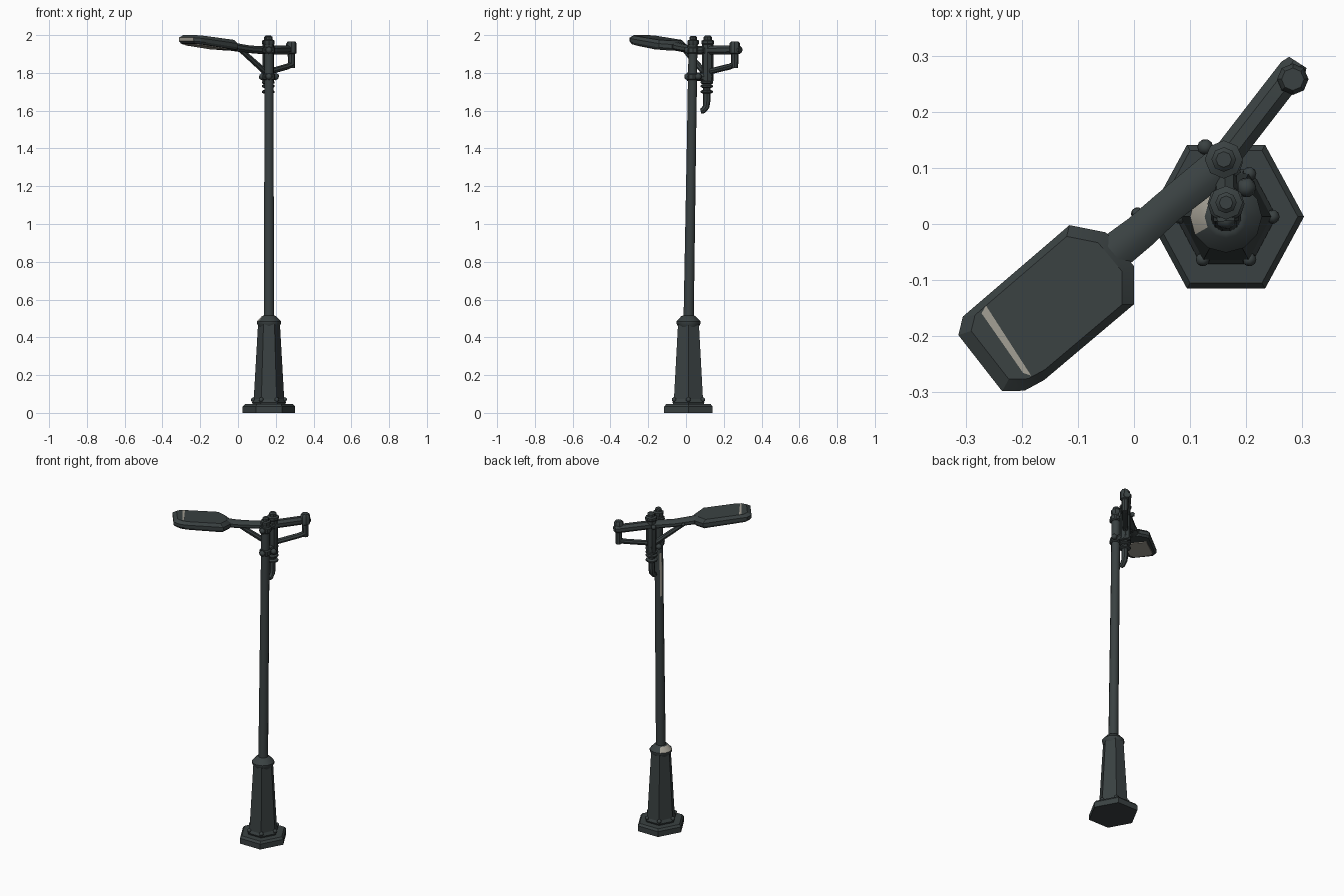
import bpy, bmesh, math
from mathutils import Vector

cube = bpy.data.objects.get("Cube")
if cube:
    bpy.data.objects.remove(cube, do_unlink=True)


def material(name, colour):
    m = bpy.data.materials.new(name)
    m.use_nodes = True
    m.diffuse_color = (*colour, 1)
    m.node_tree.nodes["Principled BSDF"].inputs["Base Color"].default_value = (*colour, 1)
    return m


DARK = material("dark grey paint", (0.042, 0.053, 0.054))
PALE = material("pale worn metal", (0.36, 0.34, 0.29))


def finish(name, bm, pale_rule=None, smooth=35):
    bmesh.ops.recalc_face_normals(bm, faces=bm.faces)
    bm.normal_update()
    for f in bm.faces:
        if pale_rule and pale_rule(f):
            f.material_index = 1
    mesh = bpy.data.meshes.new(name)
    bm.to_mesh(mesh)
    bm.free()
    mesh.materials.append(DARK)
    mesh.materials.append(PALE)
    ob = bpy.data.objects.new(name, mesh)
    bpy.context.collection.objects.link(ob)
    bpy.ops.object.select_all(action='DESELECT')
    ob.select_set(True)
    bpy.context.view_layer.objects.active = ob
    bpy.ops.object.shade_smooth_by_angle(angle=math.radians(smooth))
    return ob


def skin(bm, rings):
    """Bridge equal rings of points and cap both ends."""
    loops = [[bm.verts.new(p) for p in ring] for ring in rings]
    n = len(loops[0])
    for a, b in zip(loops, loops[1:]):
        for i in range(n):
            j = (i + 1) % n
            bm.faces.new((a[i], a[j], b[j], b[i]))
    bm.faces.new(loops[0][::-1])
    bm.faces.new(loops[-1])


def tube(name, path, radii, sides=8, ref=(1, 0, 0), wide=1, turn=0, rule=None, smooth=35):
    """Sweep a polygon along a path with a radius at each point."""
    pts = [Vector(p) for p in path]
    rings = []
    for k, (p, r) in enumerate(zip(pts, radii)):
        t = (pts[min(k + 1, len(pts) - 1)] - pts[max(k - 1, 0)]).normalized()
        a = Vector(ref)
        a = (a - t * a.dot(t)).normalized()
        b = t.cross(a)
        angles = [turn + math.tau * i / sides for i in range(sides)]
        rings.append([p + a * math.cos(q) * r + b * math.sin(q) * r * wide for q in angles])
    bm = bmesh.new()
    skin(bm, rings)
    return finish(name, bm, rule, smooth)


def lathe(name, x, y, profile, sides=8, **kw):
    return tube(name, [(x, y, z) for r, z in profile], [r for r, z in profile], sides, **kw)


def bolt(name, x, y, z, r):
    bm = bmesh.new()
    bmesh.ops.create_icosphere(bm, subdivisions=1, radius=r)
    bmesh.ops.translate(bm, verts=bm.verts, vec=(x, y, z))
    finish(name, bm, smooth=50)


# Hexagonal foot, pedestal and collar
CX, CY = 0.164, 0.013
lathe("foot", CX, CY, [(0.139, 0), (0.139, 0.033), (0.128, 0.046)], 6, wide=1.065)
lathe("pedestal_ring", CX, CY, [(0.085, 0.044), (0.09, 0.056), (0.08, 0.075)], 6, wide=1.08)
lathe("pedestal", CX, CY, [(0.082, 0.05), (0.058, 0.47)], 6, wide=1.1)
lathe("pedestal_collar", CX, CY,
      [(0.054, 0.455), (0.064, 0.474), (0.064, 0.484), (0.038, 0.512), (0.03, 0.515)], 12,
      rule=lambda f: f.normal.z > 0.3 and f.normal.x < -0.45 and f.normal.y > -0.4)
for i in range(6):
    q = math.tau * i / 6
    bolt("pedestal_bolt", CX + 0.083 * math.cos(q), CY + 0.088 * math.sin(q), 0.07, 0.014)

# Slightly leaning pole with a worn streak
heights = [0.5, 1.2, 1.45, 1.72, 1.96]
tube("pole", [(CX, 0.006 + 0.016 * z, z) for z in heights],
     [0.028, 0.026, 0.025, 0.025, 0.024], 12, turn=math.pi / 12,
     rule=lambda f: 1.2 < f.calc_center_median().z < 1.7 and f.normal.x < -0.6
     and f.normal.y > (0.2 if f.calc_center_median().z > 1.45 else 0.6))
lathe("pole_cap", CX, 0.038, [(0.024, 1.945), (0.03, 1.955), (0.03, 1.972), (0.019, 1.976),
                              (0.019, 1.99), (0.012, 1.996)], 8)

# Short post beside the pole, with a hooked cable pipe below
PX, PY = 0.16, 0.115
lathe("post", PX, PY, [(0.026, 1.74), (0.03, 1.76), (0.03, 1.95), (0.034, 1.955), (0.034, 1.97),
                       (0.022, 1.975), (0.022, 1.99), (0.014, 1.997)], 8)
for z in (1.7, 1.73, 1.75):
    lathe("pipe_flange", PX, PY - 0.005, [(0.024, z - 0.01), (0.034, z - 0.004),
                                          (0.034, z + 0.004), (0.024, z + 0.01)], 10)
tube("cable_pipe", [(PX, 0.11, 1.76), (PX, 0.11, 1.65), (PX, 0.106, 1.62), (PX, 0.09, 1.6),
                    (PX, 0.078, 1.597)], [0.02, 0.019, 0.018, 0.016, 0.014], 8)

# Clamps joining post and pole
for z in (1.78, 1.92):
    lathe("pole_clamp", CX, 0.036, [(0.027, z - 0.018), (0.033, z - 0.012),
                                    (0.033, z + 0.012), (0.027, z + 0.018)], 10)
    tube("clamp_bar", [(CX, 0.005, z), (PX, 0.14, z)], [0.022, 0.022], 8, ref=(0, 0, 1))
    bolt("clamp_front_bolt", CX, 0.008, z, 0.02)
for side in (-1, 1):
    bolt("clamp_side_bolt", CX + side * 0.036, 0.075 - side * 0.01, 1.78, 0.02)
bolt("post_bolt", 0.127, 0.137, 1.92, 0.016)

# Arms and braces
UP = (0, 0, 1)
EX, EY = 0.283, 0.258
SQ = math.pi / 8
tube("counter_arm", [(0.15, 0.102, 1.92), (0.283, 0.274, 1.922), (0.292, 0.288, 1.922)],
     [0.025, 0.025, 0.018], 8, ref=UP, wide=1.1, turn=SQ)
lathe("arm_end_post", EX, EY, [(0.018, 1.825), (0.02, 1.9), (0.028, 1.905), (0.028, 1.955),
                               (0.02, 1.966)], 8)
tube("counter_brace", [(EX, EY, 1.86), (EX - 0.004, EY - 0.005, 1.842), (0.26, 0.23, 1.833),
                       (0.16, 0.115, 1.805)], [0.016, 0.017, 0.016, 0.016], 8, ref=UP)
tube("lamp_arm", [(0.17, 0.118, 1.918), (0.06, 0.03, 1.925), (0.01, -0.015, 1.932),
                  (-0.05, -0.062, 1.943)], [0.023, 0.021, 0.022, 0.024], 8, ref=UP,
     wide=1.55, turn=SQ)
tube("lamp_brace", [(0.012, -0.008, 1.922), (0.05, 0.02, 1.89), (0.15, 0.1, 1.8)],
     [0.013, 0.015, 0.017], 8, ref=UP)
bolt("brace_bolt", 0.006, 0.018, 1.925, 0.013)

# Lamp head: upward tilted shell with pale end and lens
outline = [(0.0, -0.075), (0.0, -0.143), (-0.16, -0.278), (-0.195, -0.297), (-0.235, -0.298),
           (-0.313, -0.198), (-0.305, -0.165), (-0.115, -0.002), (-0.05, -0.015)]
mid = Vector((-0.15, -0.145))
along = Vector((-0.77, -0.64)).normalized()


def ring(scale, level, pts=outline, drop=0):
    """Outline scaled about the middle; level runs from underside to top."""
    out = []
    for p in pts:
        q = mid + (Vector(p) - mid) * scale
        s = along.dot(q - Vector((-0.02, -0.045)))
        low, high = 1.916 + 0.125 * s, 1.968 + 0.105 * s
        out.append((q.x, q.y, min(2, low + (high - low) * level - drop)))
    return out


def pale_end(f):
    return f.normal.xy.dot(along) > 0.75 and f.normal.z < 0.4


bm = bmesh.new()
skin(bm, [ring(0.93, 0), ring(1, 0.25), ring(1, 0.65), ring(0.86, 1)])
finish("lamp_head", bm, pale_end, 25)

lens = [(-0.05, -0.165), (-0.195, -0.275), (-0.235, -0.28), (-0.295, -0.195),
        (-0.285, -0.165), (-0.14, -0.05)]
bm = bmesh.new()
skin(bm, [ring(0.92, 0, lens, 0.005), ring(0.94, 0, lens, -0.002)])
finish("lamp_lens", bm, lambda f: True)

# Worn strip across the raised end of the lamp head
strip = [(-0.185, -0.277), (-0.2, -0.272), (-0.278, -0.16), (-0.27, -0.145)]
bm = bmesh.new()
skin(bm, [ring(0.95, 0.95, strip), ring(0.95, 1, strip, -0.001)])
finish("lamp_worn_strip", bm, lambda f: True)
